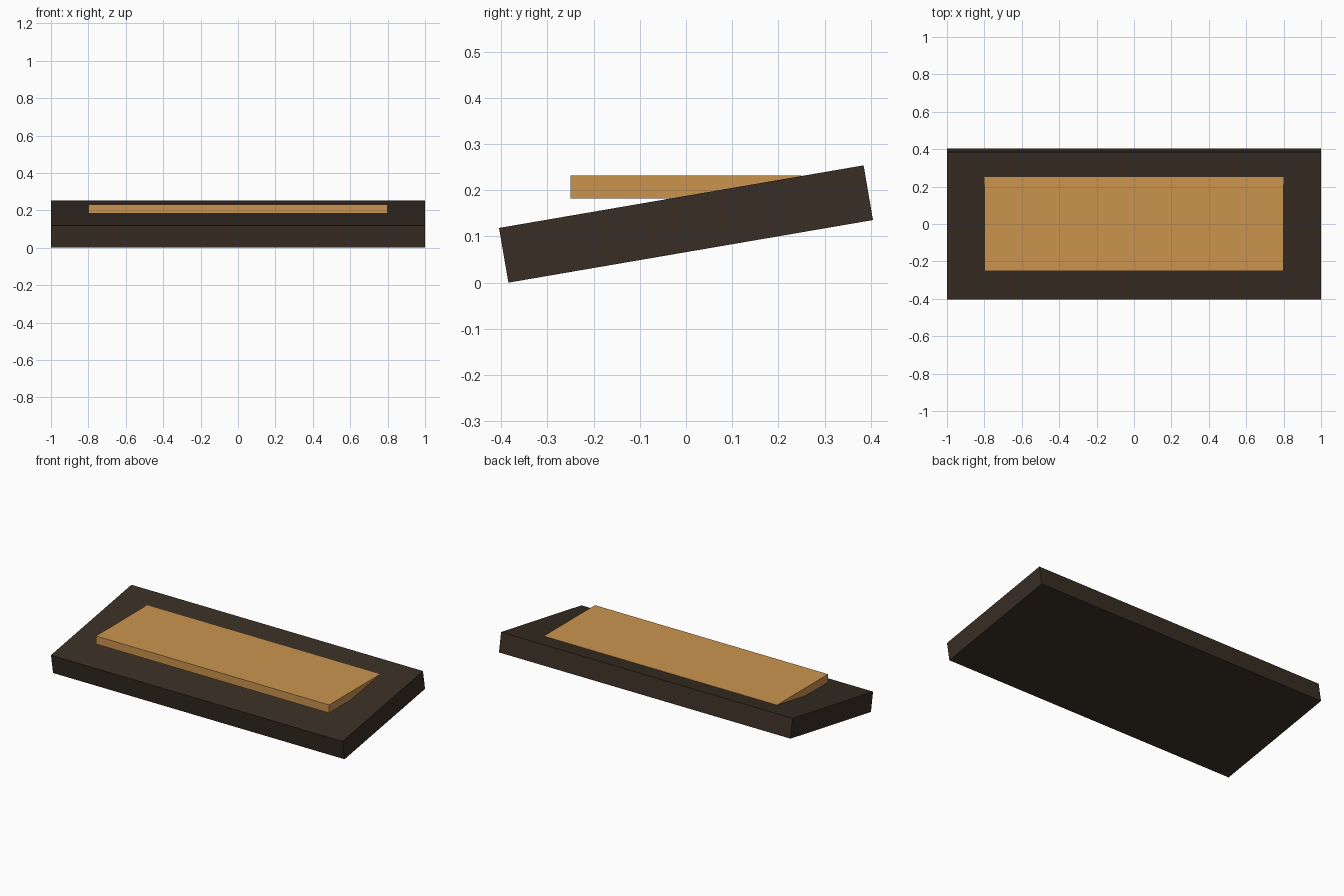
import bpy

cube = bpy.data.objects.get("Cube")
if cube:
    bpy.data.objects.remove(cube, do_unlink=True)


def make_material(name, color):
    mat = bpy.data.materials.new(name)
    mat.use_nodes = True
    mat.diffuse_color = color
    mat.node_tree.nodes["Principled BSDF"].inputs["Base Color"].default_value = color
    return mat


def add_box(name, size, height, mat, tilt=0.0):
    bpy.ops.mesh.primitive_cube_add(size=1, location=(0, 0, height), rotation=(tilt, 0, 0))
    box = bpy.context.object
    box.name = name
    box.scale = size
    box.data.materials.append(mat)
    return box


dark_brown = make_material("dark brown", (0.040, 0.027, 0.018, 1))
tan = make_material("tan", (0.597, 0.296, 0.078, 1))

# Tilted slab, rising towards the back
add_box("tilted_base", (2.0, 0.8, 0.12), 0.127, dark_brown, tilt=0.17)

# Level panel, partly sunk into the slab
add_box("top_panel", (1.6, 0.5, 0.05), 0.207, tan)
